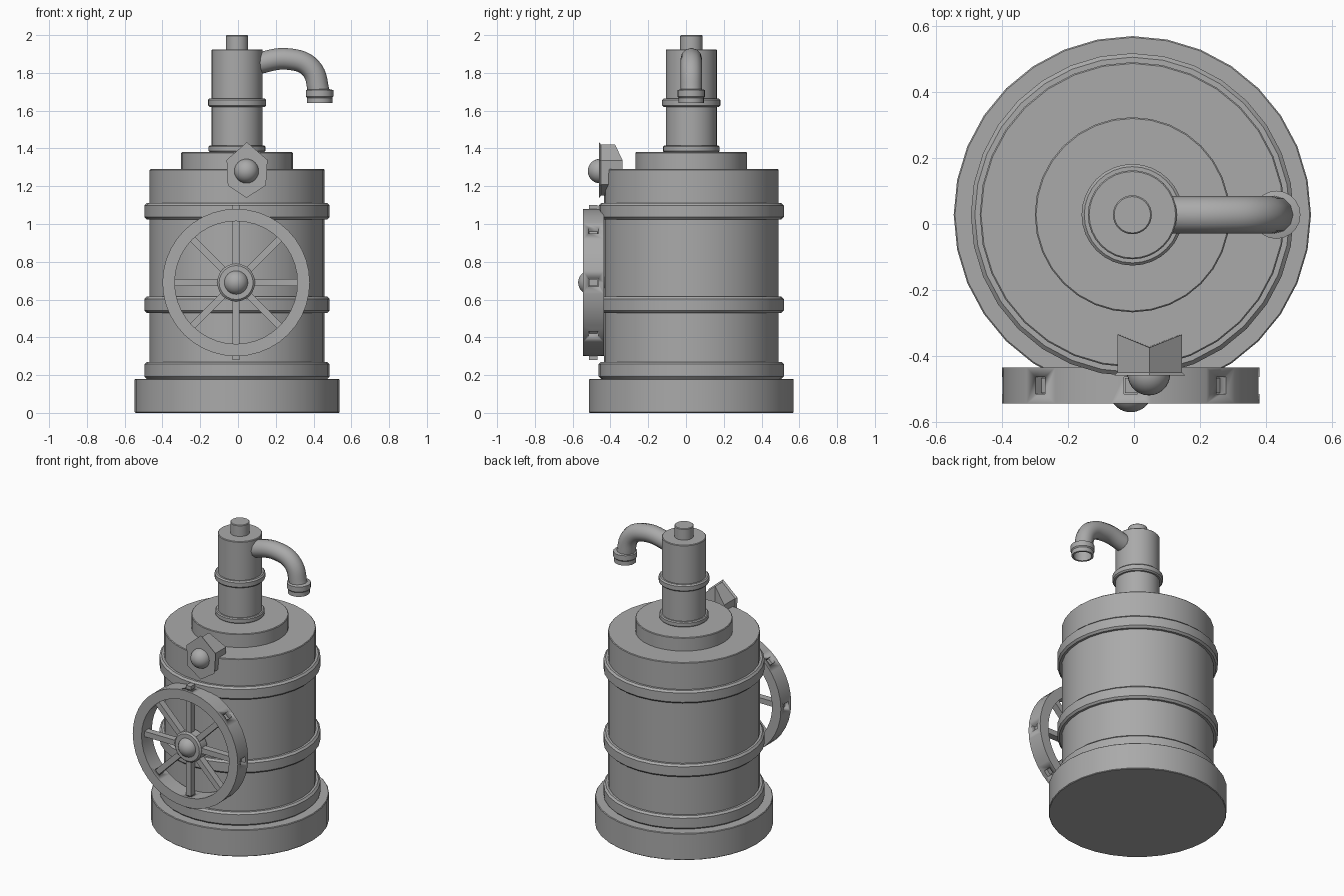
import bpy, bmesh, math
from mathutils import Matrix, Vector

if "Cube" in bpy.data.objects:
    bpy.data.objects.remove(bpy.data.objects["Cube"])

GREY = (0.4, 0.4, 0.4, 1)
metal = bpy.data.materials.new("grey_metal")
metal.use_nodes = True
metal.diffuse_color = GREY
metal.node_tree.nodes["Principled BSDF"].inputs["Base Color"].default_value = GREY
AXIS = Vector((-0.005, 0.028, 0))
HUB = Vector((-0.01, -0.49, 0.69))
FACE_FRONT = Matrix.Rotation(math.pi / 2, 4, 'X')


def finish(bm, name, matrix=Matrix(), angle=35):
    bmesh.ops.recalc_face_normals(bm, faces=bm.faces)
    bm.transform(matrix)
    mesh = bpy.data.meshes.new(name)
    bm.to_mesh(mesh)
    bm.free()
    mesh.materials.append(metal)
    ob = bpy.data.objects.new(name, mesh)
    bpy.context.collection.objects.link(ob)
    bpy.ops.object.select_all(action='DESELECT')
    ob.select_set(True)
    bpy.context.view_layer.objects.active = ob
    bpy.ops.object.shade_smooth_by_angle(angle=math.radians(angle))
    return ob


def lathe(name, profile, matrix, sides=32, closed=False):
    """Revolve (radius, height) points; cap the ends unless closed into a ring."""
    bm = bmesh.new()
    rings = [[bm.verts.new((r * math.cos(math.tau * i / sides),
                            r * math.sin(math.tau * i / sides), z))
              for i in range(sides)] for r, z in profile]
    pairs = list(zip(rings, rings[1:])) + ([(rings[-1], rings[0])] if closed else [])
    for a, b in pairs:
        for i in range(sides):
            j = (i + 1) % sides
            bm.faces.new((a[i], a[j], b[j], b[i]))
    if not closed:
        bm.faces.new(rings[0])
        bm.faces.new(rings[-1])
    return finish(bm, name, matrix)


def drum(name, radius, low, high, soft=0.004):
    lathe(name, [(radius - soft, low), (radius, low + soft),
                 (radius, high - soft), (radius - soft, high)], Matrix.Translation(AXIS))


def ball(name, centre, radius):
    bm = bmesh.new()
    bmesh.ops.create_uvsphere(bm, u_segments=24, v_segments=14, radius=radius)
    finish(bm, name, Matrix.Translation(centre) @ FACE_FRONT)


def bar(name, angle, start, end, width, depth):
    """Box running radially out from the wheel hub."""
    bm = bmesh.new()
    bmesh.ops.create_cube(bm, size=1)
    return finish(bm, name, Matrix.Translation(HUB) @ Matrix.Rotation(angle, 4, 'Y')
                  @ Matrix.Translation((0, 0, (start + end) / 2))
                  @ Matrix.Diagonal((width, depth, end - start, 1)))


# Tank, foot and hoops
drum("base", 0.542, 0, 0.18)
drum("tank", 0.463, 0.17, 1.29)
for name, low, high in (("lower_hoop", 0.18, 0.27), ("middle_hoop", 0.53, 0.615),
                        ("upper_hoop", 1.025, 1.11)):
    drum(name, 0.49, low, high, 0.012)

# Stepped neck and cap
drum("lid", 0.296, 1.28, 1.38)
drum("neck", 0.135, 1.37, 1.925)
drum("neck_collar", 0.15, 1.38, 1.415, 0.006)
drum("neck_ring", 0.154, 1.62, 1.665, 0.008)
drum("top_pin", 0.059, 1.91, 2.0)

# Spout, bending out and down
curve = bpy.data.curves.new("spout", 'CURVE')
curve.dimensions = '3D'
curve.bevel_depth = 0.057
curve.bevel_resolution = 4
curve.resolution_u = 8
line = curve.splines.new('BEZIER')
path = [(0.08, 1.845), (0.27, 1.873), (0.385, 1.825), (0.432, 1.685)]
line.bezier_points.add(len(path) - 1)
for point, (x, z) in zip(line.bezier_points, path):
    point.co = (x, AXIS.y, z)
    point.handle_left_type = point.handle_right_type = 'AUTO'
temp = bpy.data.objects.new("spout_path", curve)
bpy.context.collection.objects.link(temp)
bpy.context.view_layer.update()
bm = bmesh.new()
bm.from_mesh(bpy.data.meshes.new_from_object(
    temp.evaluated_get(bpy.context.evaluated_depsgraph_get())))
bpy.data.objects.remove(temp)
finish(bm, "spout")
lathe("nozzle", [(0.05, 1.715), (0.073, 1.709), (0.073, 1.675), (0.067, 1.668),
                 (0.067, 1.64), (0.055, 1.64), (0.055, 1.7)],
      Matrix.Translation((0.432, AXIS.y, 0)), 20)

# Hand wheel: rim with sockets, hub and eight spokes
front = Matrix.Translation(HUB) @ FACE_FRONT
rim = lathe("wheel_rim", [(0.325, -0.055), (0.39, -0.055), (0.39, 0.055), (0.325, 0.055)],
            front, 40, True)
bm = bmesh.new()
for i in range(8):
    bmesh.ops.create_cube(bm, size=1, matrix=Matrix.Rotation(i * math.pi / 4, 4, 'Y')
                          @ Matrix.Translation((0, 0, 0.37)) @ Matrix.Diagonal((0.042, 0.052, 0.2, 1)))
sockets = finish(bm, "socket_cutter", Matrix.Translation(HUB))
sockets.hide_render = True
sockets.hide_set(True)
cut = rim.modifiers.new("sockets", 'BOOLEAN')
cut.operation = 'DIFFERENCE'
cut.solver = 'EXACT'
cut.object = sockets
bpy.context.view_layer.objects.active = rim
bpy.ops.object.modifier_apply(modifier=cut.name)
bpy.data.objects.remove(sockets)
for i in range(8):
    upright = i % 4 == 0
    bar("spoke_%d" % (i + 1), i * math.pi / 4, 0.04, 0.41 if upright else 0.365, 0.036, 0.045)
lathe("wheel_hub", [(0.1, -0.035), (0.1, 0.025), (0.09, 0.035)], front, 24)
lathe("wheel_axle", [(0.04, -0.12), (0.04, 0.0)], front, 16)
ball("hub_cap", HUB + Vector((0, -0.015, 0)), 0.066)

# Six-sided valve block with a knob, leaning on the tank shoulder
outline = [(0.047, 1.42, -0.375), (0.146, 1.335, -0.335), (0.138, 1.21, -0.335),
           (0.045, 1.15, -0.37), (-0.044, 1.21, -0.335), (-0.05, 1.335, -0.335)]
bm = bmesh.new()
near = [bm.verts.new((x, -0.46, z)) for x, z, back in outline]
far = [bm.verts.new((x, back, z)) for x, z, back in outline]
bm.faces.new(near)
bmesh.ops.triangulate(bm, faces=[bm.faces.new(far)])
for i in range(6):
    j = (i + 1) % 6
    bm.faces.new((near[i], near[j], far[j], far[i]))
bmesh.ops.bevel(bm, geom=[e for e in bm.edges if all(v in near for v in e.verts)],
                offset=0.01, segments=1, affect='EDGES')
finish(bm, "valve_block", angle=20)
ball("valve_knob", (0.045, -0.455, 1.28), 0.065)
